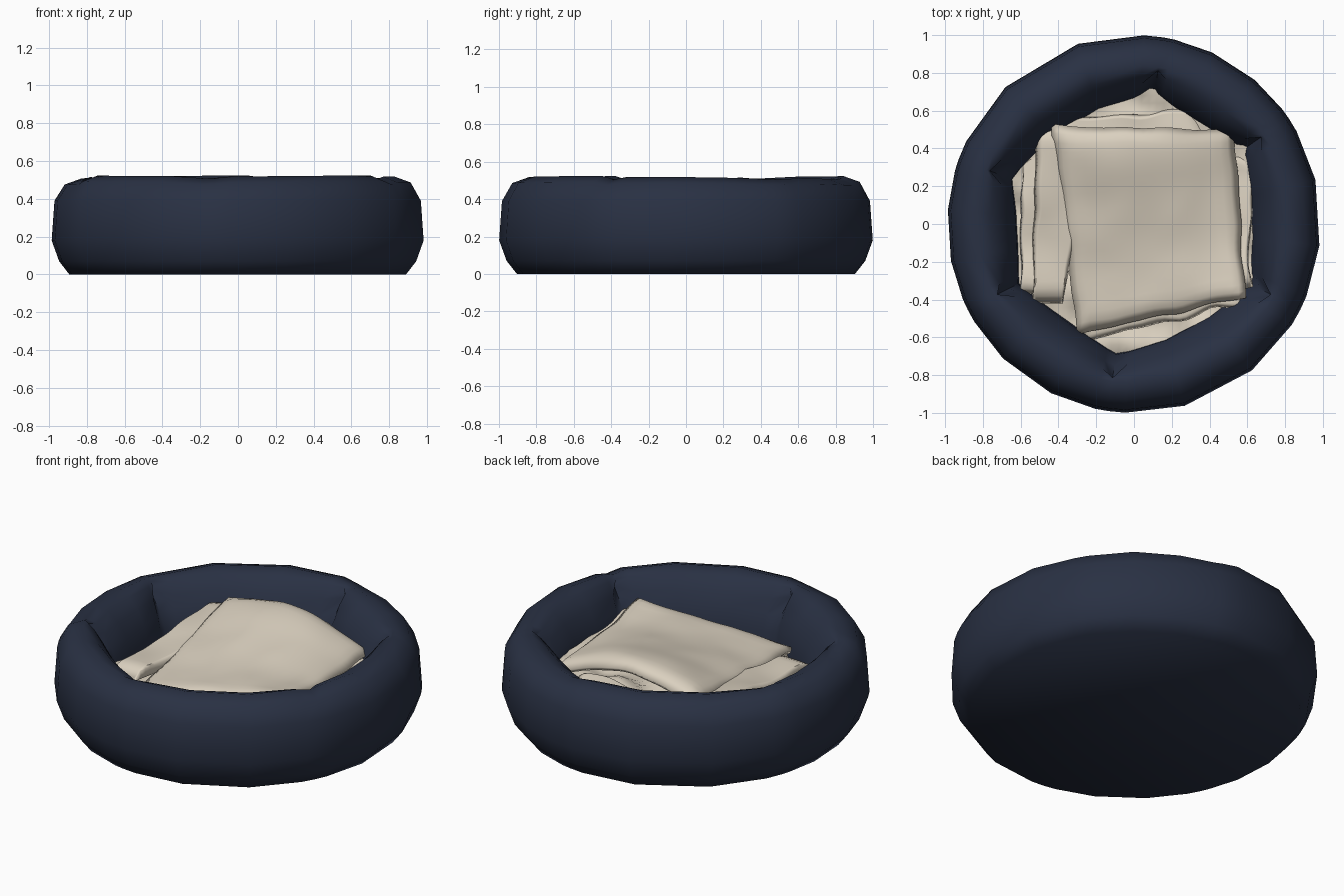
import bpy, bmesh, math, random
from mathutils import Vector, noise

random.seed(4)
if "Cube" in bpy.data.objects:
    bpy.data.objects.remove(bpy.data.objects["Cube"])


def material(name, rgb):
    m = bpy.data.materials.new(name)
    m.use_nodes = True
    m.diffuse_color = (*rgb, 1)
    m.node_tree.nodes["Principled BSDF"].inputs["Base Color"].default_value = (*rgb, 1)
    return m


navy = material("navy fabric", (0.022, 0.03, 0.056))
cream = material("cream fleece", (0.7, 0.63, 0.52))


def finish(bm, name, mat, angle):
    bmesh.ops.recalc_face_normals(bm, faces=bm.faces)
    mesh = bpy.data.meshes.new(name)
    bm.to_mesh(mesh)
    bm.free()
    mesh.materials.append(mat)
    ob = bpy.data.objects.new(name, mesh)
    bpy.context.collection.objects.link(ob)
    bpy.ops.object.select_all(action='DESELECT')
    bpy.context.view_layer.objects.active = ob
    ob.select_set(True)
    bpy.ops.object.shade_smooth_by_angle(angle=math.radians(angle))
    return ob


# Padded round wall with a roughly six-sided opening and a pleat at each corner.
# Each ring: radius, height, how six-sided it is, pleat depth
RINGS = [(0.905, 0, 0, 0), (0.96, 0.07, 0, 0), (1.0, 0.18, 0, 0), (0.985, 0.39, 0, 0),
         (0.93, 0.48, 0, 0), (0.84, 0.512, 0, 0), (0.78, 0.49, 0.3, 0.03),
         (0.73, 0.43, 0.7, 0.08), (0.69, 0.35, 1, 0.03), (0.665, 0.26, 1, 0),
         (0.655, 0.14, 1, 0)]
PLEATS = (34, 81, 160, 207, 262, 333)
STEPS = (-1, -0.85, -0.33, 0.33, 0.85)


def build_wall():
    bm = bmesh.new()
    points = []
    for i, start in enumerate(PLEATS):
        sector = (PLEATS[(i + 1) % 6] - start) % 360
        points += [(math.radians(start + sector * (s + 1) / 2), s) for s in STEPS]
    wobble = [random.uniform(-0.008, 0.014) for p in points]
    loops = []
    for r, z, sided, pleat in RINGS:
        loop = []
        for (t, s), w in zip(points, wobble):
            radius = r * (1 + sided * (0.1 * s * s - 0.05))
            if s == -1:
                radius += pleat
            height = z + (w if z > 0.45 else 0)
            loop.append(bm.verts.new((0.988 * radius * math.cos(t), radius * math.sin(t), height)))
        loops.append(loop)
    n = len(points)
    for low, high in zip(loops, loops[1:]):
        for i in range(n):
            j = (i + 1) % n
            bm.faces.new((low[i], low[j], high[j], high[i]))
    bm.faces.new(loops[0])
    bm.faces.new(loops[-1])
    return finish(bm, "bed_wall_and_base", navy, 65)


# Rumpled cloth panel stretched between four corners, with rounded-down edges
def cloth(name, corners, thick=0.03, rumple=0.015, drop=0.04, hump=0, cells=24):
    a, b, c, d = [Vector(p) for p in corners]
    bm = bmesh.new()
    bmesh.ops.create_grid(bm, x_segments=cells, y_segments=cells, size=0.5)
    for v in bm.verts:
        u, w = v.co.x + 0.5, v.co.y + 0.5
        p = a.lerp(b, u).lerp(d.lerp(c, u), w)
        edge = min(u, 1 - u, w, 1 - w)
        p.z -= drop * max(0, 1 - edge / 0.08) ** 2
        p.z += rumple * noise.noise(p * 4)
        p.x += rumple * noise.noise(p * 6 + Vector((5, 0, 0)))
        p.y += rumple * noise.noise(p * 6 + Vector((0, 9, 0)))
        p.z += hump * math.exp(-((p.x - 0.04) ** 2 + (p.y - 0.45) ** 2) / 0.2)
        v.co = p
    ob = finish(bm, name, cream, 60)
    solid = ob.modifiers.new("thickness", 'SOLIDIFY')
    solid.thickness = thick
    solid.offset = -1
    return ob


# Rumpled blanket bottom, tucked into the wall and lower at the right and front
def build_blanket_base():
    bm = bmesh.new()
    bmesh.ops.create_grid(bm, x_segments=36, y_segments=36, size=0.72)
    outside = [v for v in bm.verts if v.co.length > 0.75]
    bmesh.ops.delete(bm, geom=outside, context='VERTS')
    for v in bm.verts:
        slope = 0.07 * v.co.x + 0.06 * v.co.y
        v.co.z = 0.24 + slope + 0.05 * noise.noise(v.co * 7)
    return finish(bm, "blanket_base", cream, 40)


build_wall()
build_blanket_base()

# Folded layers, top sheet first
cloth("blanket_top_fold", [(-0.3, -0.58, 0.31), (0.59, -0.39, 0.43), (0.53, 0.5, 0.31),
                           (-0.44, 0.52, 0.36)], hump=0.17)
cloth("blanket_side_roll", [(-0.54, -0.42, 0.32), (-0.38, -0.42, 0.33), (-0.2, 0.5, 0.3),
                            (-0.51, 0.52, 0.34)], drop=0.06, hump=0.16)
cloth("blanket_front_fold", [(-0.25, -0.6, 0.24), (0.58, -0.43, 0.37), (0.5, -0.2, 0.36),
                             (-0.25, -0.3, 0.28)], rumple=0.03)
cloth("blanket_back_fold", [(-0.46, 0.4, 0.3), (0.42, 0.4, 0.32), (0.32, 0.6, 0.31),
                            (-0.4, 0.57, 0.28)], rumple=0.03)
cloth("blanket_right_fold", [(0.45, -0.35, 0.37), (0.62, -0.33, 0.36), (0.62, 0.34, 0.32),
                             (0.45, 0.4, 0.3)], rumple=0.03)
cloth("blanket_left_fold", [(-0.6, -0.36, 0.28), (-0.45, -0.38, 0.3), (-0.45, 0.42, 0.28),
                            (-0.6, 0.34, 0.23)], rumple=0.03)
